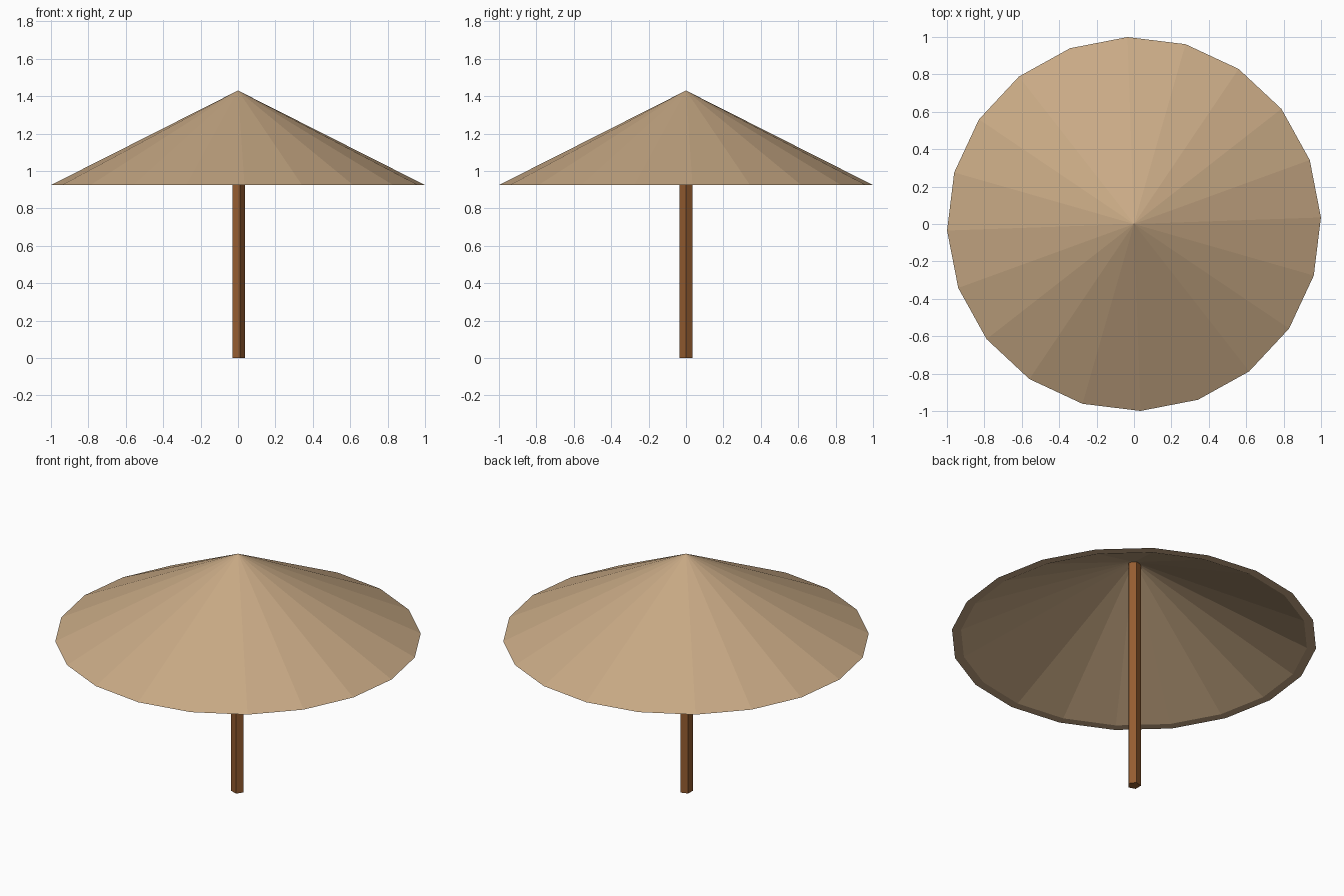
import bpy, bmesh
from math import radians, cos, sin, tau

cube = bpy.data.objects.get("Cube")
if cube:
    bpy.data.objects.remove(cube, do_unlink=True)


def material(name, color):
    m = bpy.data.materials.new(name)
    m.use_nodes = True
    m.diffuse_color = (*color, 1)
    m.node_tree.nodes["Principled BSDF"].inputs["Base Color"].default_value = (*color, 1)
    return m


def ring(bm, sides, radius, z, turn=0):
    return [bm.verts.new((radius * cos(turn + tau * i / sides),
                          radius * sin(turn + tau * i / sides), z)) for i in range(sides)]


def bridge(bm, lower, upper):
    """Join two rings, or a ring and a single tip vertex."""
    n = len(lower)
    for i in range(n):
        j = (i + 1) % n
        top = [upper[0]] if len(upper) == 1 else [upper[j], upper[i]]
        bm.faces.new([lower[i], lower[j]] + top)


def finish(bm, name, mat):
    bmesh.ops.recalc_face_normals(bm, faces=bm.faces)
    mesh = bpy.data.meshes.new(name)
    bm.to_mesh(mesh)
    bm.free()
    mesh.materials.append(mat)
    obj = bpy.data.objects.new(name, mesh)
    bpy.context.collection.objects.link(obj)
    return obj


tan = material("tan canvas", (0.58, 0.40, 0.235))
wood = material("brown wood", (0.30, 0.108, 0.03))

# Canopy: hollow faceted cone with a flat rim
SIDES, TURN, RIM_Z = 20, radians(2), 0.925
bm = bmesh.new()
outer = ring(bm, SIDES, 1.0, RIM_Z, TURN)
inner = ring(bm, SIDES, 0.95, RIM_Z, TURN)
bridge(bm, outer, [bm.verts.new((0, 0, 1.43))])
bridge(bm, inner, [bm.verts.new((0, 0, 1.41))])
bridge(bm, outer, inner)
finish(bm, "canopy", tan)

# Pole: five-sided post reaching into the canopy tip
bm = bmesh.new()
foot = ring(bm, 5, 0.037, 0)
head = ring(bm, 5, 0.037, 1.4)
bridge(bm, foot, head)
bm.faces.new(foot)
bm.faces.new(head)
finish(bm, "pole", wood)
